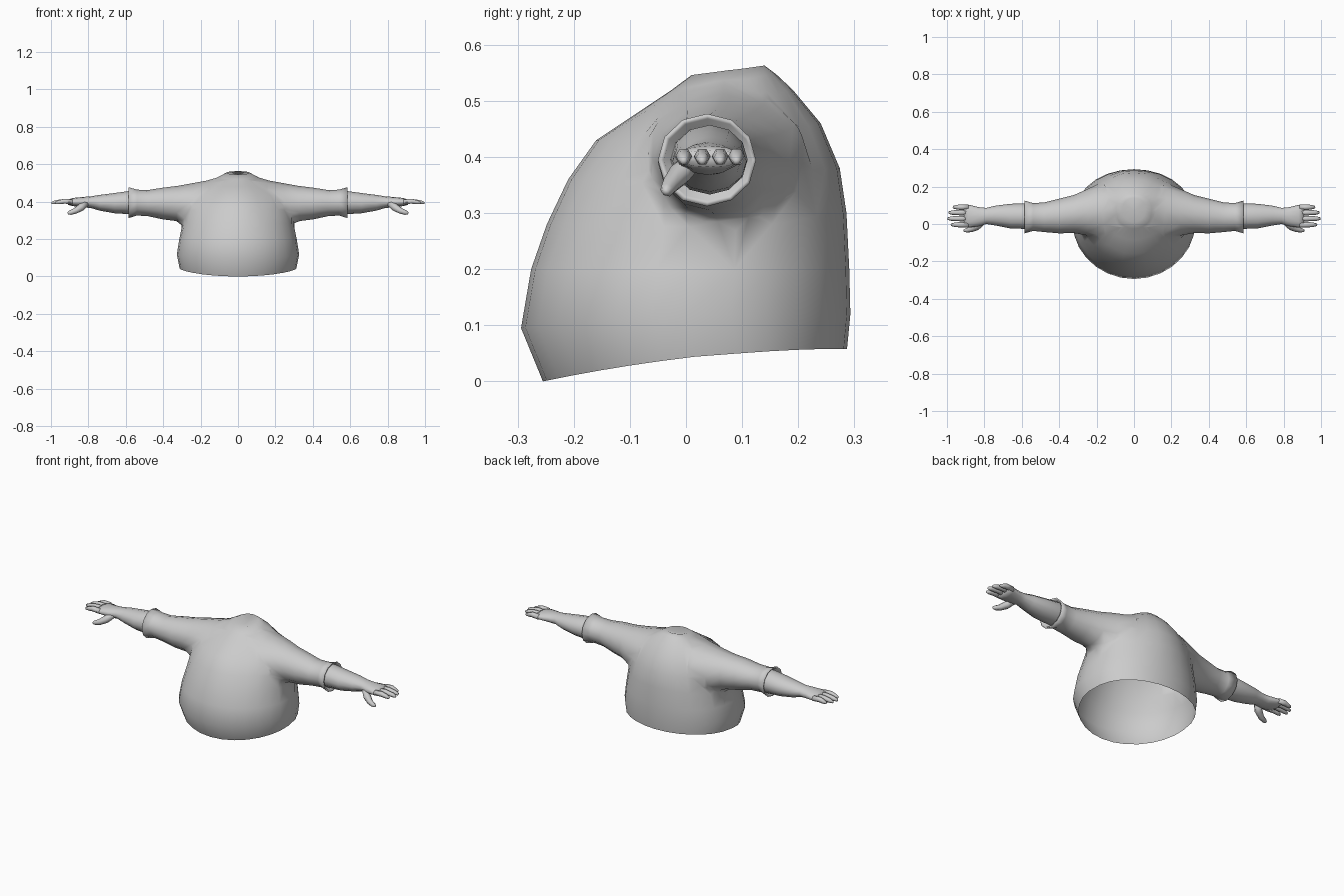
import bpy, bmesh
from math import sin, cos, pi, copysign
from mathutils import Vector

if "Cube" in bpy.data.objects:
    bpy.data.objects.remove(bpy.data.objects["Cube"])


def skin(name, rings, start=None, end=None):
    """Join rings of points into a tube; the ends close on a tip point if given."""
    bm = bmesh.new()
    loops = [[bm.verts.new(p) for p in r] for r in rings]
    n = len(loops[0])
    for a, b in zip(loops, loops[1:]):
        for i in range(n):
            j = (i + 1) % n
            bm.faces.new((a[i], a[j], b[j], b[i]))
    for tip, loop in ((start, loops[0]), (end, loops[-1])):
        if tip is not None:
            t = bm.verts.new(tip)
            for i in range(n):
                bm.faces.new((loop[i], loop[(i + 1) % n], t))
    bmesh.ops.recalc_face_normals(bm, faces=bm.faces)
    me = bpy.data.meshes.new(name)
    bm.to_mesh(me)
    bm.free()
    for p in me.polygons:
        p.use_smooth = True
    ob = bpy.data.objects.new(name, me)
    bpy.context.collection.objects.link(ob)
    return ob


def mirror(ob):
    m = ob.modifiers.new("mirror", 'MIRROR')
    m.use_mirror_merge = False


def arm_ring(x, y0, y1, z0, z1, n):
    return [((x), (y0 + y1) / 2 + (y1 - y0) / 2 * cos(2 * pi * i / n),
             (z0 + z1) / 2 + (z1 - z0) / 2 * sin(2 * pi * i / n)) for i in range(n)]


def arm(name, sections, n):
    rings = [arm_ring(*s, n) for s in sections]
    mid = lambda s: (s[0], (s[1] + s[2]) / 2, (s[3] + s[4]) / 2)
    ob = skin(name, rings, mid(sections[0]), mid(sections[-1]))
    mirror(ob)
    return ob


def torso_ring(zf, zb, yf, yb, hx, bulge=0.0, n=28):
    pts = []
    for i in range(n):
        a = 2 * pi * i / n
        c, s = cos(a), sin(a)
        k = copysign(abs(s) ** (0.85 if s > 0 else 1.04), s)
        pts.append((hx * c, (yf + yb) / 2 + (yb - yf) / 2 * k,
                    (zf + zb) / 2 + (zb - zf) / 2 * s + bulge * c * c))
    return pts


def digit(name, path, radii, n=6):
    rings = []
    path = [Vector(p) for p in path]
    d = (path[-1] - path[0]).normalized()
    u = d.cross(Vector((0, 0, 1))).normalized()
    v = u.cross(d)
    for p, r in zip(path, radii):
        rings.append([p + u * r * cos(2 * pi * i / n) + v * r * sin(2 * pi * i / n)
                      for i in range(n)])
    mirror(skin(name, rings, path[0], path[-1] + d * radii[-1] * 0.4))


# Shirt body: rings of (front z, back z, front y, back y, half width, side lift)
torso = skin("shirt", [torso_ring(*r) for r in (
    (0.0, 0.058, -0.255, 0.287, 0.312, 0.015),
    (0.095, 0.12, -0.294, 0.293, 0.327, 0.01),
    (0.20, 0.20, -0.276, 0.291, 0.314),
    (0.28, 0.30, -0.248, 0.286, 0.297),
    (0.36, 0.38, -0.210, 0.274, 0.280),
    (0.43, 0.46, -0.160, 0.240, 0.235),
    (0.48, 0.52, -0.085, 0.190, 0.160),
    (0.52, 0.548, -0.025, 0.160, 0.100),
    (0.546, 0.563, 0.01, 0.140, 0.062))],
    start=(0, 0, -0.5), end=(0, 0.07, 0.535))

# Sleeves: sections of (x, y min, y max, z min, z max), folded in at the cuff
sleeve = arm("sleeve", (
    (0.06, -0.10, 0.23, 0.20, 0.538),
    (0.16, -0.09, 0.225, 0.23, 0.522),
    (0.25, -0.065, 0.195, 0.265, 0.505),
    (0.32, -0.052, 0.158, 0.290, 0.490),
    (0.40, -0.050, 0.135, 0.305, 0.475),
    (0.48, -0.043, 0.115, 0.322, 0.462),
    (0.54, -0.037, 0.112, 0.326, 0.464),
    (0.585, -0.05, 0.125, 0.312, 0.477),
    (0.583, -0.04, 0.117, 0.322, 0.468),
    (0.53, -0.025, 0.10, 0.34, 0.45)), 12)

# Fuse sleeves with body, then open the hem by removing the temporary tip
b = torso.modifiers.new("join", 'BOOLEAN')
b.operation = 'UNION'
b.solver = 'EXACT'
b.object = sleeve
bpy.context.view_layer.update()
dg = bpy.context.evaluated_depsgraph_get()
joined = bpy.data.meshes.new_from_object(torso.evaluated_get(dg))
torso.modifiers.clear()
torso.data = joined
bpy.data.objects.remove(sleeve)

bm = bmesh.new()
bm.from_mesh(joined)
bmesh.ops.delete(bm, geom=[v for v in bm.verts if v.co.z < -0.2], context='VERTS')
bmesh.ops.remove_doubles(bm, verts=bm.verts, dist=0.004)
# Soften the shoulder and armpit seams
for _ in range(3):
    seam = [v for v in bm.verts if 0.09 < abs(v.co.x) < 0.34 and v.co.z > 0.24]
    bmesh.ops.smooth_vert(bm, verts=seam, factor=0.3,
                          use_axis_x=True, use_axis_y=True, use_axis_z=True)
for f in bm.faces:
    f.smooth = True
bm.to_mesh(joined)
bm.free()

# Forearm running into the palm
arm("forearm_and_palm", (
    (0.52, -0.03, 0.105, 0.335, 0.455),
    (0.58, -0.026, 0.11, 0.333, 0.457),
    (0.66, -0.024, 0.108, 0.338, 0.446),
    (0.74, -0.008, 0.098, 0.352, 0.436),
    (0.79, 0.0, 0.086, 0.367, 0.428),
    (0.83, -0.012, 0.09, 0.368, 0.425),
    (0.88, -0.019, 0.102, 0.376, 0.420),
    (0.908, -0.017, 0.103, 0.382, 0.412)), 12)

# Four fingers and a thumb
for i, (y, tip) in enumerate(((-0.004, 0.977), (0.029, 0.996), (0.061, 0.99), (0.09, 0.967))):
    digit("finger_%d" % (i + 1),
          ((0.885, y, 0.399), (0.93, y, 0.402), (tip - 0.02, y, 0.397), (tip, y, 0.393)),
          (0.015, 0.0145, 0.012, 0.007))
digit("thumb",
      ((0.81, 0.012, 0.392), (0.84, -0.012, 0.368), (0.87, -0.028, 0.350),
       (0.895, -0.034, 0.341), (0.908, -0.037, 0.337)),
      (0.018, 0.021, 0.016, 0.013, 0.007), 7)
